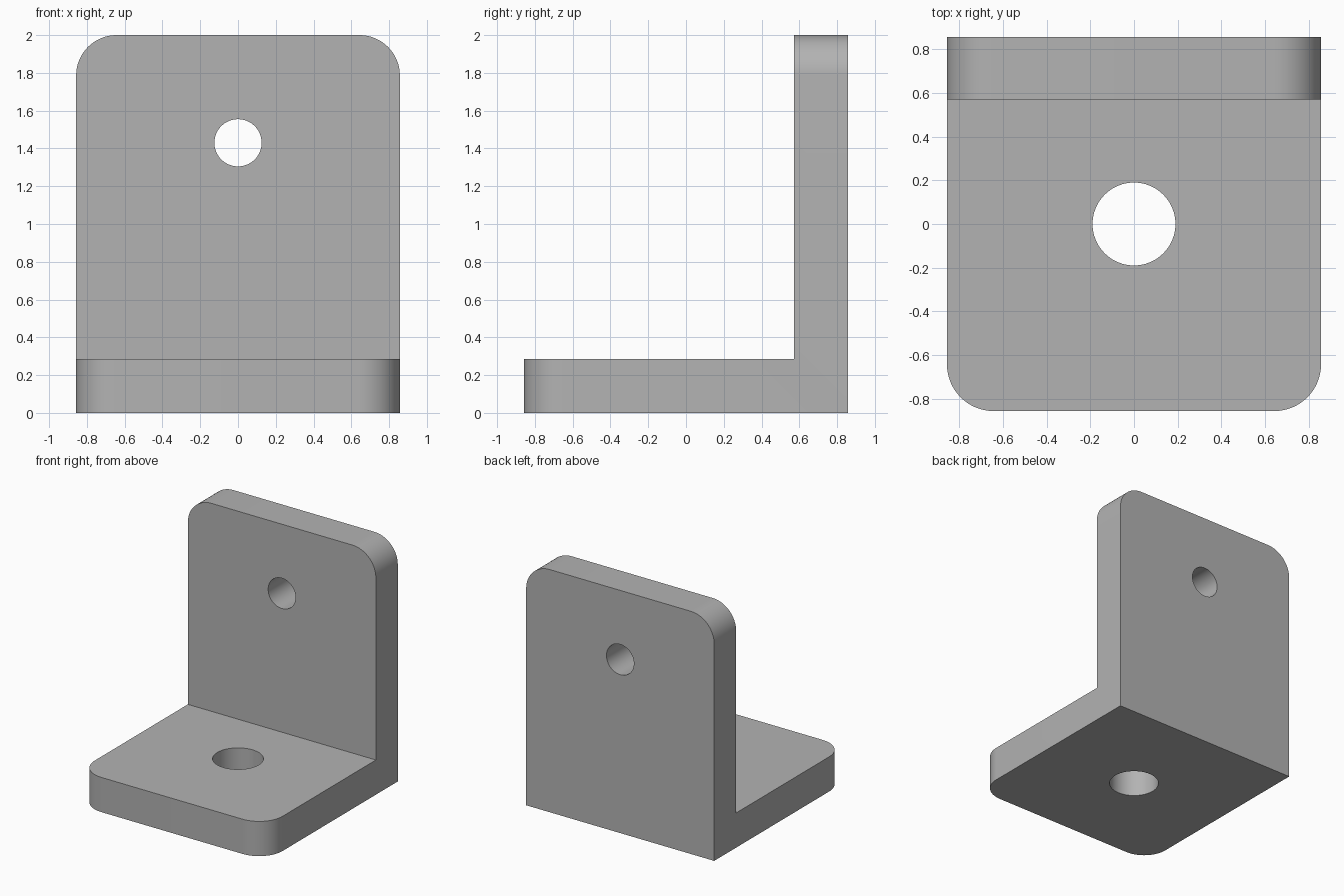
import bpy, bmesh
from math import pi

cube = bpy.data.objects.get("Cube")
if cube:
    bpy.data.objects.remove(cube, do_unlink=True)

HALF = 0.857      # half of the width and depth
THICK = 0.286     # plate thickness
HEIGHT = 2.0
CORNER = 0.214    # rounded corner radius

grey = bpy.data.materials.new("plain_grey")
grey.use_nodes = True
colour = (0.45, 0.45, 0.45, 1)
grey.diffuse_color = colour
grey.node_tree.nodes["Principled BSDF"].inputs["Base Color"].default_value = colour

# L-shaped side profile, extruded across the width
inner = HALF - THICK
profile = [(-HALF, 0), (HALF, 0), (HALF, HEIGHT), (inner, HEIGHT), (inner, THICK), (-HALF, THICK)]
bm = bmesh.new()
face = bm.faces.new([bm.verts.new((-HALF, y, z)) for y, z in profile])
extruded = bmesh.ops.extrude_face_region(bm, geom=[face])["geom"]
bmesh.ops.translate(bm, vec=(2 * HALF, 0, 0),
                    verts=[v for v in extruded if isinstance(v, bmesh.types.BMVert)])
bmesh.ops.recalc_face_normals(bm, faces=bm.faces)

# Round the front corners of the base and the top corners of the upright
def is_corner(edge):
    a, b = (v.co for v in edge.verts)
    if abs(a.x - b.x) > 0.01:
        return False
    front = max(a.y, b.y) < -HALF + 0.01
    top = min(a.z, b.z) > HEIGHT - 0.01
    return front or top

bmesh.ops.bevel(bm, geom=[e for e in bm.edges if is_corner(e)], offset=CORNER,
                offset_type='OFFSET', segments=16, profile=0.5, affect='EDGES')
mesh = bpy.data.meshes.new("angle_bracket")
bm.to_mesh(mesh)
bm.free()
mesh.materials.append(grey)
bracket = bpy.data.objects.new("angle_bracket", mesh)
bpy.context.collection.objects.link(bracket)

# Drill the round holes
def drill(name, radius, location, rotation):
    bpy.ops.mesh.primitive_cylinder_add(vertices=64, radius=radius, depth=2 * THICK,
                                        location=location, rotation=rotation)
    cutter = bpy.context.object
    cutter.name = name
    cutter.data.materials.append(grey)
    mod = bracket.modifiers.new(name, 'BOOLEAN')
    mod.operation = 'DIFFERENCE'
    mod.solver = 'EXACT'
    mod.object = cutter
    bpy.context.view_layer.objects.active = bracket
    bpy.ops.object.modifier_apply(modifier=name)
    bpy.data.objects.remove(cutter, do_unlink=True)

drill("base_hole", 0.19, (0, 0, THICK / 2), (0, 0, 0))
drill("upright_hole", 0.125, (0, HALF - THICK / 2, 1.43), (pi / 2, 0, 0))

# Smooth the curved walls, keep the edges sharp
bpy.ops.object.select_all(action='DESELECT')
bracket.select_set(True)
bpy.context.view_layer.objects.active = bracket
bpy.ops.object.shade_smooth_by_angle(angle=pi / 6)
